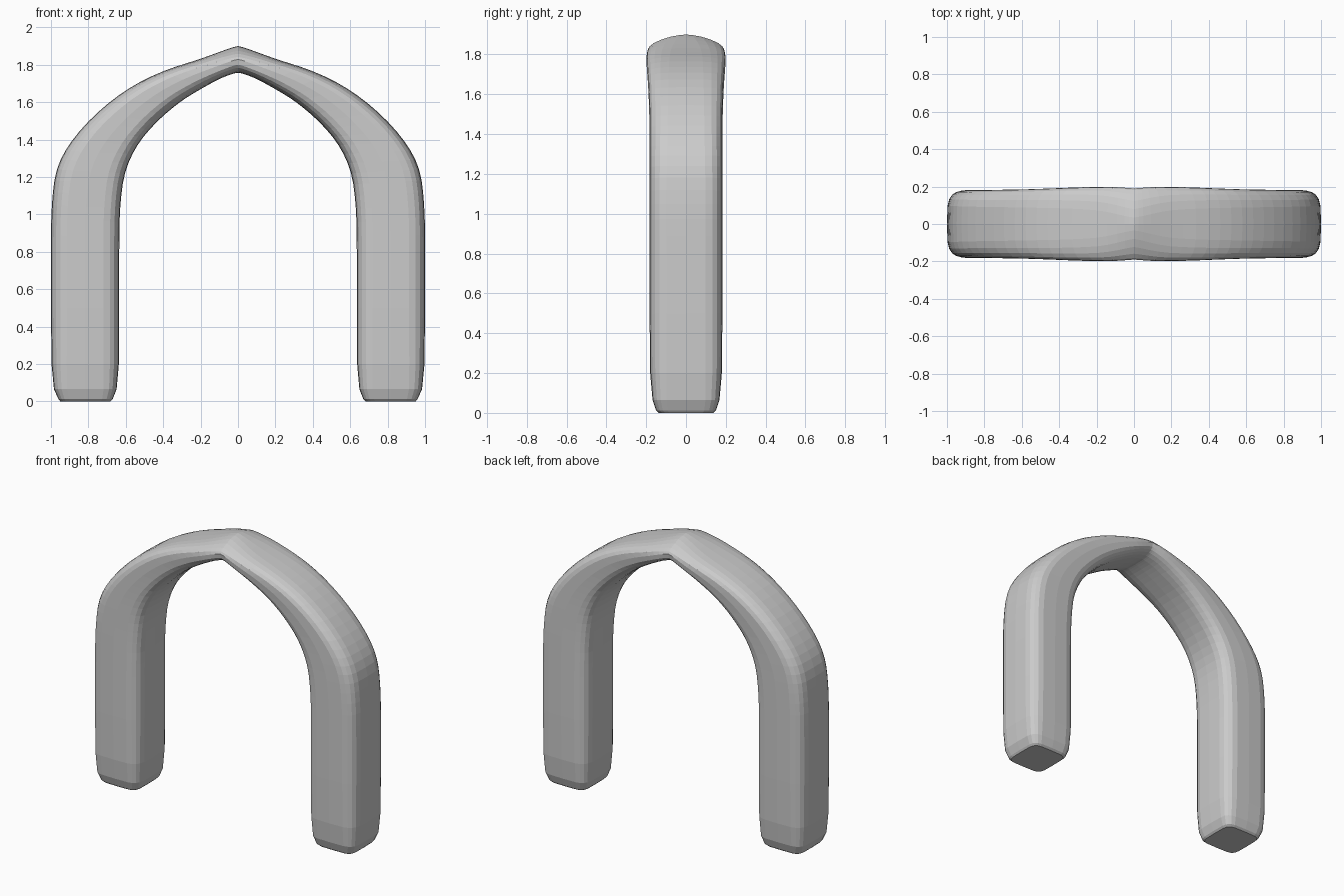
import bpy, bmesh, math

if "Cube" in bpy.data.objects:
    bpy.data.objects.remove(bpy.data.objects["Cube"])

# Half-arch stations, foot to apex:
# outer x, outer z, inner x, inner z, half depth, outer roundness, inner roundness
STATIONS = [
    (0.950, 0.000, 0.682, 0.000, 0.137, 5.5, 5.5),
    (0.960, 0.012, 0.670, 0.012, 0.150, 5.5, 5.5),
    (0.984, 0.065, 0.649, 0.065, 0.168, 5.0, 5.0),
    (0.997, 0.200, 0.637, 0.200, 0.180, 4.5, 4.5),
    (1.000, 0.500, 0.635, 0.500, 0.183, 4.3, 4.3),
    (1.000, 0.800, 0.635, 0.800, 0.183, 4.3, 4.3),
    (0.995, 1.050, 0.630, 1.030, 0.183, 4.3, 4.3),
    (0.968, 1.240, 0.604, 1.220, 0.183, 4.2, 4.2),
    (0.890, 1.390, 0.537, 1.370, 0.183, 4.0, 4.0),
    (0.750, 1.545, 0.433, 1.495, 0.185, 3.8, 3.8),
    (0.580, 1.675, 0.310, 1.600, 0.190, 3.5, 3.6),
    (0.400, 1.765, 0.190, 1.675, 0.196, 3.2, 3.4),
    (0.200, 1.832, 0.090, 1.728, 0.199, 2.7, 3.2),
    (0.050, 1.886, 0.025, 1.752, 0.193, 1.8, 3.0),
    (0.000, 1.900, 0.000, 1.757, 0.190, 1.6, 3.0),
]
SIDES = 24
STEPS = 3


def catmull(p0, p1, p2, p3, t):
    return tuple(0.5 * (2 * b + (c - a) * t + (2 * a - 5 * b + 4 * c - d) * t * t
                        + (3 * b - a - 3 * c + d) * t ** 3)
                 for a, b, c, d in zip(p0, p1, p2, p3))


def smooth_stations():
    last = len(STATIONS) - 1
    out = list(STATIONS[:5])
    for i in range(5, last):
        for k in range(STEPS):
            out.append(catmull(STATIONS[i - 1], STATIONS[i], STATIONS[i + 1],
                               STATIONS[min(i + 2, last)], k / STEPS))
    return out + [STATIONS[last]]


def spow(v, e):
    return 0.0 if abs(v) < 1e-9 else math.copysign(abs(v) ** e, v)


def section(bm, s):
    # rounded-square ring spanning the inner and outer profile points
    xo, zo, xi, zi, depth, n_out, n_in = s
    ring = []
    for k in range(SIDES):
        a = 2 * math.pi * k / SIDES
        c, d = math.cos(a), math.sin(a)
        e = 2 / (n_out if c >= 0 else n_in)
        u = (spow(c, e) + 1) / 2
        ring.append(bm.verts.new((xi + (xo - xi) * u, depth * spow(d, e),
                                  zi + (zo - zi) * u)))
    return ring


# Half arch, mirrored across x = 0
bm = bmesh.new()
rings = [section(bm, s) for s in smooth_stations()]
bm.faces.new(rings[0])
for r0, r1 in zip(rings, rings[1:]):
    for k in range(SIDES):
        j = (k + 1) % SIDES
        bm.faces.new((r0[k], r0[j], r1[j], r1[k]))
bmesh.ops.recalc_face_normals(bm, faces=bm.faces)
# an open shell: make sure the foot cap points down
bm.faces.ensure_lookup_table()
bm.normal_update()
if bm.faces[0].normal.z > 0:
    bmesh.ops.reverse_faces(bm, faces=bm.faces)
mesh = bpy.data.meshes.new("pointed_arch")
bm.to_mesh(mesh)
bm.free()
arch = bpy.data.objects.new("pointed_arch", mesh)
bpy.context.collection.objects.link(arch)
mirror = arch.modifiers.new("mirror", 'MIRROR')
mirror.use_axis[0] = True
mirror.use_clip = True
